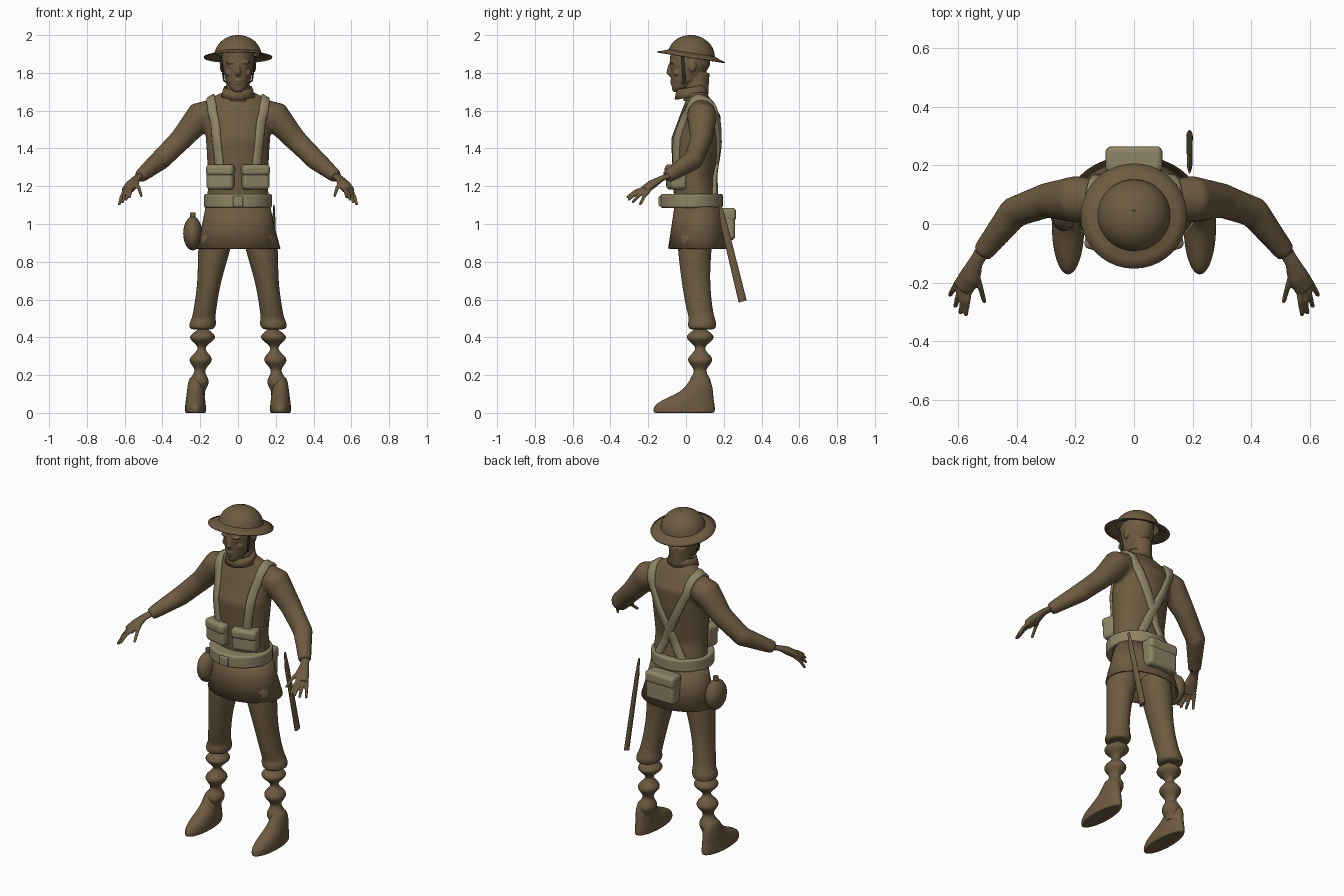
import bpy, bmesh, math
from mathutils import Vector, Matrix
from mathutils.bvhtree import BVHTree

X_AXIS, Y_AXIS, Z_AXIS = Matrix.Identity(3)

if "Cube" in bpy.data.objects:
    bpy.data.objects.remove(bpy.data.objects["Cube"])


def material(name, red, green, blue):
    result = bpy.data.materials.new(name)
    result.use_nodes = True
    colour = (red, green, blue, 1)
    result.diffuse_color = colour
    result.node_tree.nodes["Principled BSDF"].inputs["Base Color"].default_value = colour
    return result


KHAKI = material("khaki brown", .155, .105, .052)
WEBBING = material("pale webbing", .27, .23, .13)
LEATHER = material("dark leather", .06, .04, .02)


def skin(bm, loops, caps=True):
    """Join equal loops of vertices with quads."""
    for lower, upper in zip(loops, loops[1:]):
        for k in range(len(lower)):
            bm.faces.new((lower[k], lower[k - 1], upper[k - 1], upper[k]))
    if caps:
        bm.faces.new(loops[0])
        bm.faces.new(loops[-1])


def loft(bm, frames, sides=24, caps=True):
    """Skin ellipses given as centre and two half-axis vectors."""
    angles = [math.tau * k / sides for k in range(sides)]
    skin(bm, [[bm.verts.new(centre + u * math.cos(a) + v * math.sin(a)) for a in angles]
              for centre, u, v in frames], caps)


def stack(bm, rings, x=0, lean=0, **options):
    """Level ellipses (y, z, half width, half depth) along a leaning axis."""
    loft(bm, [(Vector((x + lean * z, y, z)), X_AXIS * wide, Y_AXIS * deep)
              for y, z, wide, deep in rings], **options)


def limb(bm, stations, side=1, flatten=1, **options):
    """Ellipses (x, y, z, radius) set square to the path."""
    points = [Vector((side * x, y, z)) for x, y, z, radius in stations]
    frames = []
    for i, station in enumerate(stations):
        along = (points[min(i + 1, len(points) - 1)] - points[max(i - 1, 0)]).normalized()
        across = along.cross(Z_AXIS).normalized()
        radius = station[-1]
        frames.append((points[i], across * radius, across.cross(along) * radius * flatten))
    loft(bm, frames, **options)


def blob(bm, centre, radii):
    place = Matrix.Translation(centre) @ Matrix.Diagonal((*radii, 1))
    bmesh.ops.create_uvsphere(bm, u_segments=20, v_segments=12, radius=1, matrix=place)


def box(bm, centre, size, turn=0):
    place = Matrix.Translation(centre) @ Matrix.Rotation(turn, 4, "Z") @ Matrix.Diagonal((*size, 1))
    bmesh.ops.create_cube(bm, size=1, matrix=place)


def finish(name, bm, colour, mirror=False, smooth=False, voxel=0, bevel=0, solid=0):
    """Turn the bmesh into a shaded object with its modifiers."""
    bmesh.ops.recalc_face_normals(bm, faces=bm.faces[:])
    mesh = bpy.data.meshes.new(name)
    bm.to_mesh(mesh)
    bm.free()
    mesh.materials.append(colour)
    result = bpy.data.objects.new(name, mesh)
    bpy.context.collection.objects.link(result)
    if mirror:
        result.modifiers.new("Mirror", "MIRROR").use_mirror_merge = False
    if solid:
        result.modifiers.new("Solidify", "SOLIDIFY").thickness = solid
    if bevel:
        rounding = result.modifiers.new("Bevel", "BEVEL")
        rounding.width, rounding.segments = bevel, 4
    if smooth:
        subdivision = result.modifiers.new("Subdivision", "SUBSURF")
        subdivision.levels = subdivision.render_levels = 2
    if voxel:
        remesh = result.modifiers.new("Remesh", "REMESH")
        remesh.mode, remesh.voxel_size, remesh.use_smooth_shade = "VOXEL", voxel, True
        relax = result.modifiers.new("Smooth", "SMOOTH")
        relax.factor, relax.iterations = .5, 5
    bpy.ops.object.select_all(action="DESELECT")
    result.select_set(True)
    bpy.context.view_layer.objects.active = result
    bpy.ops.object.shade_smooth_by_angle(angle=math.radians(50))
    return result


# Tunic body and sleeves, fused into one surface
bm = bmesh.new()
stack(bm, [(.06, 1.05, .165, .12), (.04, 1.25, .16, .11), (.05, 1.45, .17, .13),
           (.075, 1.57, .18, .11), (.065, 1.67, .14, .06), (.055, 1.7, .08, .05)])
for side in (1, -1):
    limb(bm, [(.1, .08, 1.6, .07), (.2, .085, 1.57, .08), (.3, .08, 1.45, .06),
              (.41, .04, 1.34, .055), (.52, -.1, 1.25, .036)], side)
tunic = finish("tunic", bm, KHAKI, voxel=.012)

# Collar, rising towards the back
bm = bmesh.new()
stack(bm, [(.03, 1.67, .09, .09), (.03, 1.72, .075, .08)], caps=False)
for vert in bm.verts:
    vert.co.z += vert.co.y / 6
finish("collar", bm, KHAKI, solid=.01)

# Flared tunic skirt
bm = bmesh.new()
stack(bm, [(.06, 1.1, .17, .12), (.065, 1, .19, .14), (.07, .87, .225, .165)], sides=40, caps=False)
finish("tunic_skirt", bm, KHAKI, solid=.01)

# Belt and buckle
bm = bmesh.new()
stack(bm, [(.03, z, .18, .165) for z in (1.085, 1.16)], sides=48)
finish("belt", bm, WEBBING, bevel=.012)
bm = bmesh.new()
box(bm, (0, -.135, 1.12), (.055, .02, .055))
finish("belt_buckle", bm, WEBBING, bevel=.008)

# Shoulder straps laid on the tunic, crossing at the back
surface = BVHTree.FromObject(tunic, bpy.context.evaluated_depsgraph_get())
path = [Vector(p) for p in ((.1, -.08, 1.2), (.12, -.05, 1.5), (.15, .07, 1.7),
                            (.1, .2, 1.5), (-.1, .17, 1.13))]
line = [a.lerp(b, k / 10) for a, b in zip(path, path[1:]) for k in range(10)] + [path[-1]]
for repeat in range(5):
    inner = [(a + b + c) / 3 for a, b, c in zip(line, line[1:], line[2:])]
    line = [line[0], *inner, line[-1]]
for side, name in ((1, "left_shoulder_strap"), (-1, "right_shoulder_strap")):
    hits = [surface.find_nearest(Vector((side * p.x, p.y, p.z)))[:2] for p in line]
    bm = bmesh.new()
    loops = []
    for i, (spot, normal) in enumerate(hits):
        along = hits[min(i + 1, len(hits) - 1)][0] - hits[max(i - 1, 0)][0]
        across = along.cross(normal).normalized() * .024
        loops.append([bm.verts.new(spot + across * edge + normal * lift) for edge, lift in
                      ((-1, -.01), (-1, .01), (-.8, .015), (.8, .015), (1, .01), (1, -.01))])
    skin(bm, loops)
    finish(name, bm, WEBBING)

# Front and rear pouches: a body with a wider flap
bm = bmesh.new()
box(bm, (.09, -.05, 1.245), (.145, .085, .125), turn=.25)
box(bm, (.09, -.055, 1.285), (.15, .09, .06), turn=.25)
finish("front_pouches", bm, WEBBING, mirror=True, bevel=.02)
bm = bmesh.new()
box(bm, (0, .22, 1), (.19, .08, .17))
box(bm, (0, .22, 1.05), (.195, .09, .07))
finish("rear_pouch", bm, WEBBING, bevel=.02)

# Water bottle with a short neck
bm = bmesh.new()
blob(bm, (-.24, .055, .95), (.05, .08, .09))
stack(bm, [(.055, z, .015, .015) for z in (1, 1.06)], x=-.24)
finish("water_bottle", bm, KHAKI)

# Scabbard hanging behind the left hip
bm = bmesh.new()
limb(bm, [(.19, .18, 1.1, .004), (.19, .2, 1, .009), (.19, .3, .59, .011)], flatten=2, sides=12)
finish("scabbard", bm, KHAKI)

# Trousers with a gathered cuff
bm = bmesh.new()
stack(bm, [(.05, 1, .09, .1), (.045, .87, .09, .09), (.05, .7, .06, .075), (.07, .55, .06, .07),
           (.085, .5, .062, .068), (.085, .48, .072, .075), (.085, .45, .07, .075), (.085, .44, .05, .06)],
      x=.26, lean=-.155)
finish("trousers", bm, KHAKI, mirror=True, smooth=True)

# Wrapped lower legs, swelling in even waves that fade downwards
bm = bmesh.new()
rings = []
for step in range(38):
    z = .46 - step / 100
    radius = .042 + .06 * z * math.cos(math.tau * (z - .28) / .12)
    rings.append((.075, z, radius, radius + .005))
stack(bm, rings, x=.22, lean=-.08)
finish("leg_wraps", bm, KHAKI, mirror=True)

# Boots
bm = bmesh.new()
stack(bm, [(-.01, 0, .05, .15), (-.01, 0, .056, .165), (-.01, .04, .056, .165), (.02, .08, .05, .125),
           (.07, .12, .045, .075), (.075, .2, .035, .05)], x=.225)
finish("boots", bm, KHAKI, mirror=True, smooth=True)

# Hands: a flat palm, four fanned fingers and a thumb
bm = bmesh.new()
limb(bm, [(.51, -.08, 1.26, .025), (.54, -.13, 1.24, .025), (.56, -.18, 1.21, .038),
          (.585, -.22, 1.18, .036)], flatten=.6)
palm = Vector((.565, -.18, 1.205))
digits = [(Vector((.54, -.16, 1.22)), Vector((.51, -.27, 1.145)))]
for k in range(4):
    fan = k / 3
    reach = Y_AXIS * -.02 * math.sin(math.pi * fan)
    digits.append((Vector((.562, -.215, 1.19)).lerp(Vector((.604, -.2, 1.17)), fan),
                   Vector((.575, -.315, 1.14)).lerp(Vector((.63, -.245, 1.1)), fan) + reach))
for knuckle, tip in digits:
    bend = knuckle.lerp(tip, .5) + Z_AXIS * .01
    limb(bm, [(*palm, .009), (*knuckle, .011), (*bend, .01), (*knuckle.lerp(tip, .95), .008),
              (*tip, .004)], sides=12)
finish("hands", bm, KHAKI, mirror=True, voxel=.0045)

# Head with neck, nose, lips, chin, brows, eyelids, cheeks and ears
bm = bmesh.new()
stack(bm, [(-.045, 1.7, .022, .025), (-.03, 1.72, .045, .045), (0, 1.76, .066, .08),
           (.02, 1.84, .085, .107), (.025, 1.92, .085, .107)])
stack(bm, [(.05, 1.65, .065, .065), (.06, 1.8, .06, .065)])
stack(bm, [(-.08, 1.845, .009, .014), (-.083, 1.8, .016, .022), (-.075, 1.782, .012, .014)])
for y, z, wide, tall in ((-.071, 1.757, .025, .006), (-.069, 1.744, .02, .007), (-.06, 1.72, .022, .017)):
    blob(bm, (0, y, z), (wide, .015, tall))
for side in (1, -1):
    blob(bm, (side * .034, -.072, 1.855), (.03, .016, .009))
    blob(bm, (side * .034, -.068, 1.833), (.014, .012, .007))
    blob(bm, (side * .048, -.045, 1.8), (.022, .022, .018))
    blob(bm, (side * .086, .035, 1.835), (.01, .02, .033))
finish("head", bm, KHAKI, voxel=.0045)

# Chin strap
bm = bmesh.new()
limb(bm, [(.092, -.02, 1.89, .009), (.075, -.01, 1.76, .009), (0, -.03, 1.7, .009)], flatten=.5, sides=12)
finish("chin_strap", bm, LEATHER, mirror=True)

# Steel helmet: a domed crown and drooping brim, tipped back
bm = bmesh.new()
dome = [math.radians(angle) for angle in range(8, 90, 9)]
stack(bm, [(0, -.005, .182, .182), (0, .005, .15, .15)]
      + [(0, .11 * math.sin(a), .125 * math.cos(a), .125 * math.cos(a)) for a in dome], sides=40)
bm.faces.ensure_lookup_table()
bm.faces.remove(bm.faces[-2])
bm.transform(Matrix.Translation((0, .028, 1.89)) @ Matrix.Rotation(math.radians(-9), 4, "X"))
finish("helmet", bm, KHAKI, solid=.006)
bm = bmesh.new()
blob(bm, (0, .045, 2 - .004), (.006, .006, .004))
finish("helmet_rivet", bm, LEATHER)
